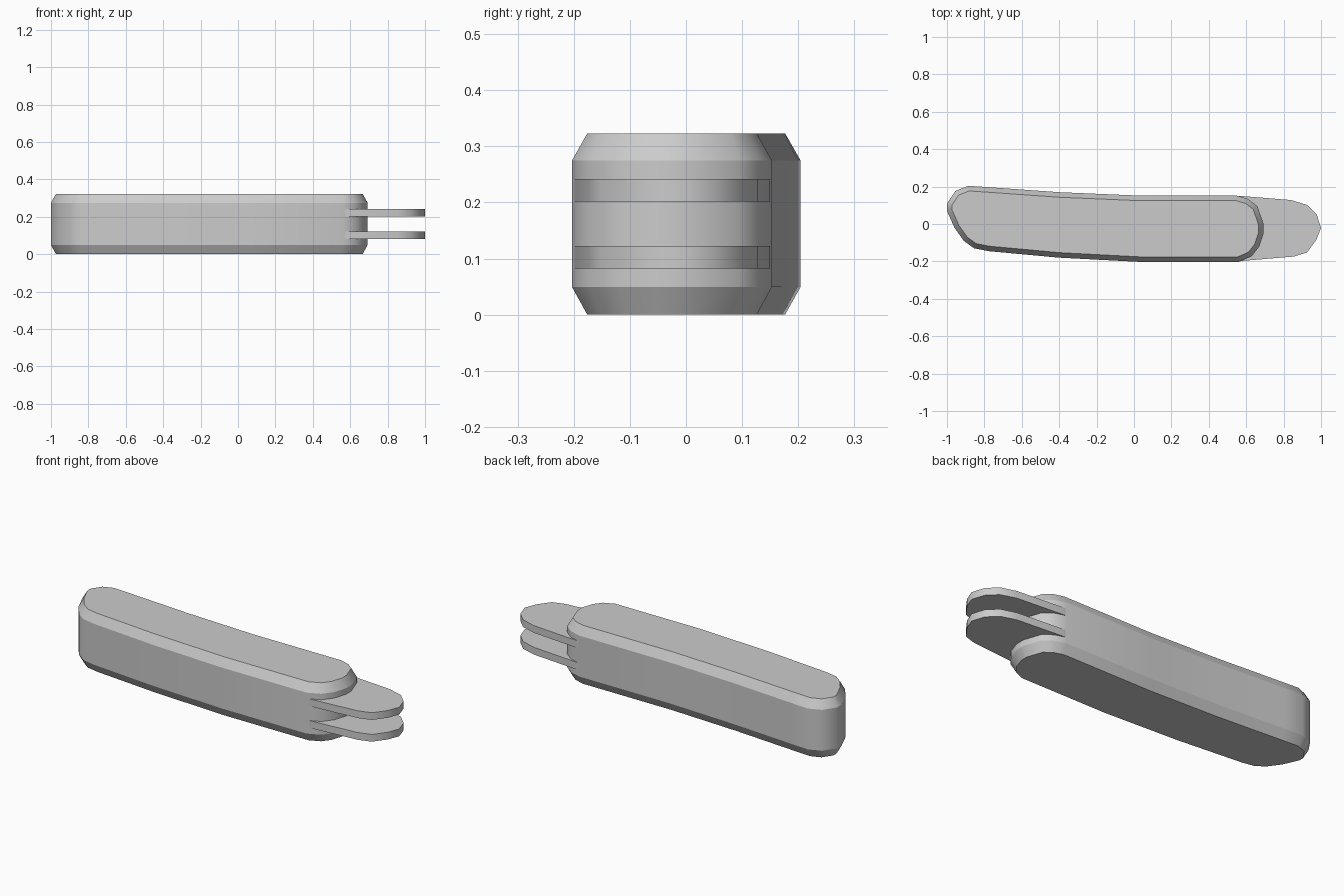
import bpy, bmesh
from mathutils import Vector

if "Cube" in bpy.data.objects:
    bpy.data.objects.remove(bpy.data.objects["Cube"])


def inset(points, d):
    """Mitred inward offset of a counter-clockwise outline."""
    out = []
    for i, p in enumerate(points):
        p = Vector(p)
        a = (p - Vector(points[i - 1])).normalized()
        b = (Vector(points[(i + 1) % len(points)]) - p).normalized()
        na, nb = Vector((-a.y, a.x)), Vector((-b.y, b.x))
        out.append(p + (na + nb) * d / (1 + na.dot(nb)))
    return out


def loft(name, layers):
    """Stack outlines given as (points, z): smooth walls, crisp rims."""
    bm = bmesh.new()
    rings = [[bm.verts.new((p[0], p[1], z)) for p in pts] for pts, z in layers]
    n = len(rings[0])
    for lo, hi in zip(rings, rings[1:]):
        for i in range(n):
            j = (i + 1) % n
            bm.faces.new((lo[i], lo[j], hi[j], hi[i])).smooth = True
    bm.faces.new(rings[0][::-1])
    bm.faces.new(rings[-1])
    for e in bm.edges:
        if abs(e.verts[0].co.z - e.verts[1].co.z) < 1e-5:
            e.smooth = False
    mesh = bpy.data.meshes.new(name)
    bm.to_mesh(mesh)
    bm.free()
    obj = bpy.data.objects.new(name, mesh)
    bpy.context.collection.objects.link(obj)
    return obj


# Handle: slightly bowed outline with chamfered top and bottom rims
handle = [(-0.91, -0.09), (-0.855, -0.13), (-0.78, -0.145), (-0.4, -0.18),
          (0.04, -0.203), (0.56, -0.203), (0.63, -0.172), (0.67, -0.12),
          (0.693, -0.05), (0.693, 0.0), (0.66, 0.095), (0.61, 0.134),
          (0.545, 0.153), (0.0, 0.153), (-0.4, 0.17), (-0.78, 0.197),
          (-0.885, 0.204), (-0.955, 0.177), (-1.0, 0.11), (-1.0, 0.07),
          (-0.96, -0.02)]
rim = inset(handle, 0.027)
loft("handle", [(rim, 0), (handle, 0.049), (handle, 0.275), (rim, 0.323)])

# Two thin plates projecting from the end of the handle
plate = [(0.45, -0.198), (0.57, -0.198), (0.855, -0.174), (0.925, -0.152),
         (0.975, -0.085), (1.0, -0.02), (0.977, 0.05), (0.925, 0.102),
         (0.84, 0.128), (0.57, 0.15), (0.45, 0.15)]
for name, z in (("lower_plate", 0.082), ("upper_plate", 0.202)):
    loft(name, [(plate, z), (plate, z + 0.04)])
